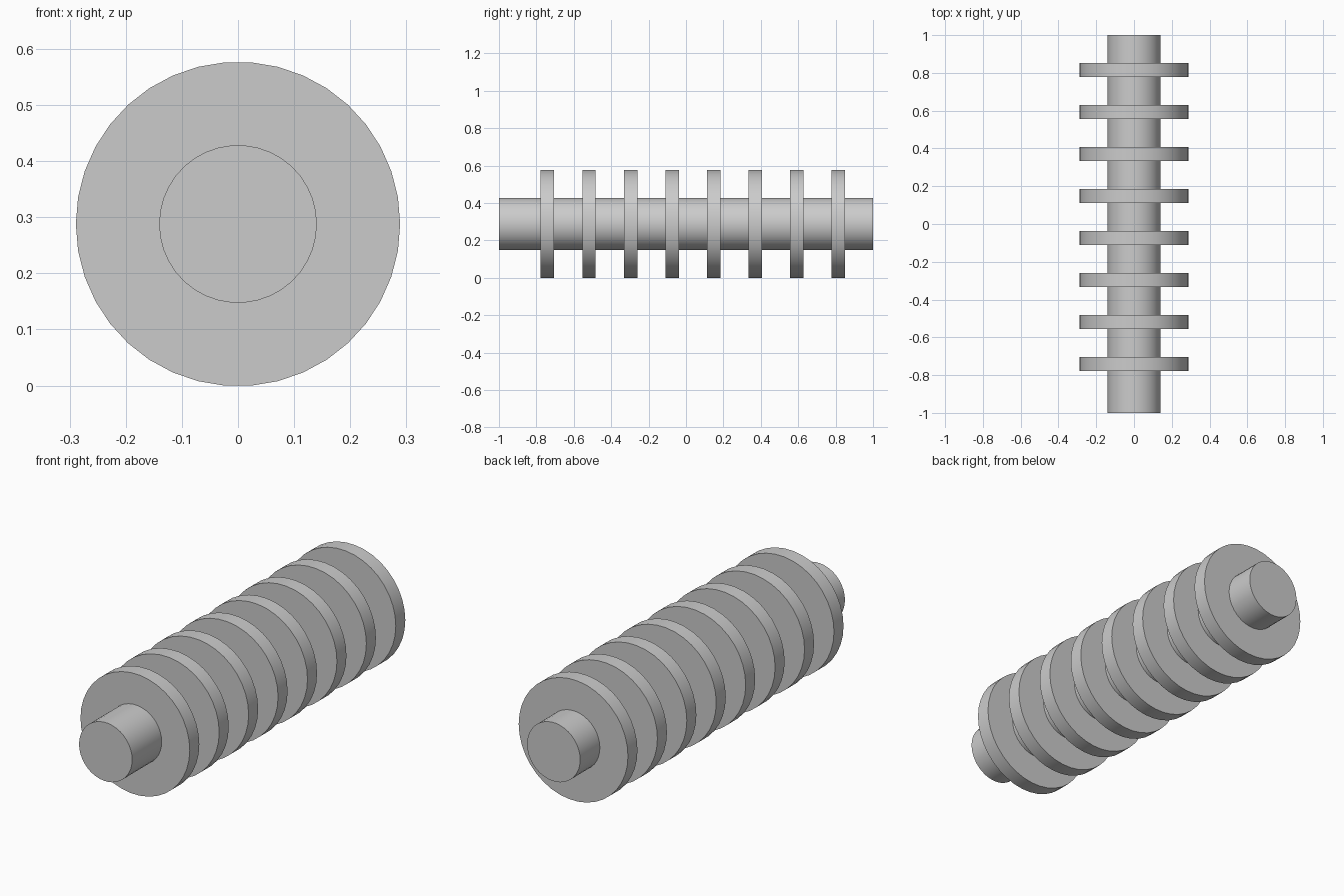
import bpy, bmesh, math

if "Cube" in bpy.data.objects:
    bpy.data.objects.remove(bpy.data.objects["Cube"])

SIDES = 38
DISC_R, SHAFT_R = 0.289, 0.1405
AXIS_Z = DISC_R * math.cos(math.pi / SIDES)   # flat facet rests on the ground

steel = bpy.data.materials.new("light grey")
steel.diffuse_color = (0.6, 0.6, 0.6, 1)
steel.use_nodes = True
steel.node_tree.nodes["Principled BSDF"].inputs["Base Color"].default_value = steel.diffuse_color


def round_bar(name, radius, y0, y1):
    """Solid cylinder along y between y0 and y1."""
    bm = bmesh.new()
    ring = [bm.verts.new((radius * math.cos(2 * math.pi * i / SIDES), y0,
                          AXIS_Z + radius * math.sin(2 * math.pi * i / SIDES)))
            for i in range(SIDES)]
    cap = bm.faces.new(ring)
    out = bmesh.ops.extrude_face_region(bm, geom=[cap], use_keep_orig=True)
    moved = [v for v in out["geom"] if isinstance(v, bmesh.types.BMVert)]
    bmesh.ops.translate(bm, verts=moved, vec=(0, y1 - y0, 0))
    bmesh.ops.recalc_face_normals(bm, faces=bm.faces)
    mesh = bpy.data.meshes.new(name)
    bm.to_mesh(mesh)
    bm.free()
    mesh.materials.append(steel)
    obj = bpy.data.objects.new(name, mesh)
    bpy.context.collection.objects.link(obj)
    bpy.ops.object.select_all(action='DESELECT')
    obj.select_set(True)
    bpy.context.view_layer.objects.active = obj
    bpy.ops.object.shade_smooth_by_angle(angle=math.radians(30))
    return obj


# central shaft
round_bar("shaft", SHAFT_R, -1, 1)

# eight evenly spaced discs
for i in range(8):
    y = -0.741 + i * 0.2223
    round_bar(f"disc_{i + 1}", DISC_R, y - 0.036, y + 0.036)
